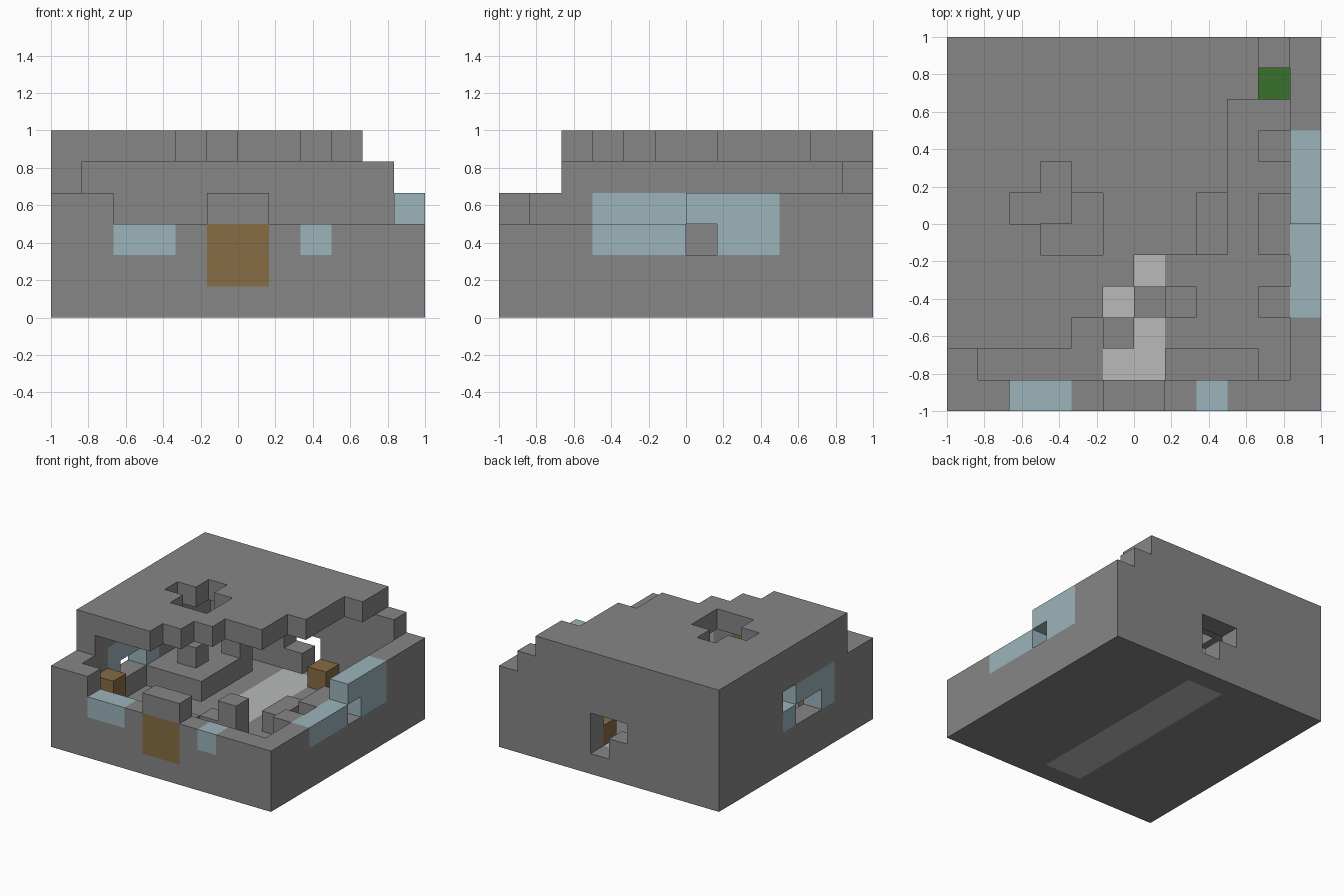
import bpy, bmesh, math
from mathutils import Vector

if "Cube" in bpy.data.objects:
    bpy.data.objects.remove(bpy.data.objects["Cube"], do_unlink=True)

CELL = 1 / 6
HALF = 6


def material(name, r, g, b):
    m = bpy.data.materials.new(name)
    m.use_nodes = True
    m.diffuse_color = (r, g, b, 1)
    m.node_tree.nodes["Principled BSDF"].inputs["Base Color"].default_value = (r, g, b, 1)
    return m


stone = material("grey stone", 0.24, 0.24, 0.24)
glass = material("pale blue glass", 0.33, 0.455, 0.50)
pale = material("pale carpet", 0.48, 0.49, 0.485)
wood = material("brown wood", 0.24, 0.15, 0.056)
leaf = material("green leaf", 0.042, 0.162, 0.027)

owner = {}   # grid cell -> part name
parts = {}   # part name -> material


def block(name, mat, xs, ys, zs):
    """Fill an inclusive range of grid cells; later parts replace earlier ones."""
    parts[name] = mat
    for x in range(xs[0], xs[1] + 1):
        for y in range(ys[0], ys[1] + 1):
            for z in range(zs[0], zs[1] + 1):
                owner[x, y, z] = name


def carve(xs, ys, zs):
    for x in range(xs[0], xs[1] + 1):
        for y in range(ys[0], ys[1] + 1):
            for z in range(zs[0], zs[1] + 1):
                owner.pop((x, y, z), None)


# Floor with a pale runner let into it
block("floor", stone, (0, 11), (0, 11), (0, 0))
block("carpet", pale, (5, 6), (1, 10), (0, 0))

# Broken outer walls
block("front_wall", stone, (0, 11), (0, 0), (1, 2))
block("front_wall", stone, (0, 1), (0, 0), (3, 3))
block("front_wall", stone, (5, 6), (0, 0), (3, 3))
block("left_side_wall", stone, (0, 0), (1, 11), (1, 3))
block("left_side_wall", stone, (0, 0), (2, 11), (4, 4))
block("right_side_wall", stone, (11, 11), (1, 5), (1, 2))
block("right_side_wall", stone, (11, 11), (6, 11), (1, 3))
block("back_wall", stone, (1, 10), (11, 11), (1, 4))

# Door and windows
block("front_door", wood, (5, 6), (0, 0), (1, 2))
block("front_window_wide", glass, (2, 3), (0, 0), (2, 2))
block("front_window_narrow", glass, (8, 8), (0, 0), (2, 2))
block("side_window_tall", glass, (11, 11), (6, 8), (2, 3))
block("side_window_low", glass, (11, 11), (3, 5), (2, 2))
block("side_window_far", glass, (0, 0), (3, 6), (2, 3))

# Breaches in the windows and the back wall
carve((11, 11), (6, 6), (2, 2))
carve((0, 0), (6, 6), (3, 3))
carve((0, 0), (4, 5), (2, 2))
carve((6, 6), (11, 11), (1, 2))
carve((5, 5), (11, 11), (2, 2))

# Roof with a stepped broken edge: rows of cells up to a last column
edges = [3, 4, 5, 7, 7, 8, 8, 8, 9, 9]
for row, last in enumerate(edges, start=2):
    block("roof", stone, (0, last), (row, row), (5, 5))
carve((3, 3), (7, 7), (5, 5))
carve((2, 4), (6, 6), (5, 5))
carve((3, 4), (5, 5), (5, 5))

# Inner platform and its raised blocks
block("platform", stone, (1, 3), (6, 9), (1, 1))
block("platform", stone, (2, 2), (7, 7), (2, 2))
block("platform", stone, (3, 3), (9, 9), (2, 2))

# Rubble and ledges on the floor
block("rubble", stone, (6, 7), (3, 3), (1, 1))
block("rubble", stone, (7, 7), (3, 3), (2, 2))
block("rubble", stone, (5, 5), (2, 2), (1, 1))
block("rubble", stone, (8, 8), (5, 6), (1, 1))
block("front_ledge", stone, (7, 9), (1, 1), (1, 1))
block("side_ledge", stone, (10, 10), (3, 3), (1, 2))
block("side_ledge", stone, (10, 10), (5, 6), (1, 2))
block("side_ledge", stone, (10, 10), (8, 8), (1, 1))

# Furniture and plant
block("cupboard", wood, (1, 1), (2, 2), (1, 2))
block("stool", wood, (7, 7), (10, 10), (1, 1))
block("plant", leaf, (10, 10), (10, 10), (1, 1))


def build(name, mat):
    """Skin the exposed sides of a part, then merge flat neighbours."""
    bm = bmesh.new()
    for cell, part in owner.items():
        if part != name:
            continue
        centre = (Vector(cell) + Vector((0.5, 0.5, 0.5)) - Vector((HALF, HALF, 0))) * CELL
        for axis in range(3):
            for sign in (-1, 1):
                near = list(cell)
                near[axis] += sign
                if tuple(near) in owner:
                    continue
                n, u, v = Vector(), Vector(), Vector()
                n[axis] = sign
                u[(axis + 1) % 3] = 1
                v = n.cross(u)
                h = CELL / 2
                ring = [n + u + v, n - u + v, n - u - v, n + u - v]
                bm.faces.new([bm.verts.new(centre + p * h) for p in ring])
    bmesh.ops.remove_doubles(bm, verts=bm.verts, dist=0.001)
    bmesh.ops.dissolve_limit(bm, angle_limit=math.radians(1), verts=bm.verts, edges=bm.edges)
    mesh = bpy.data.meshes.new(name)
    bm.to_mesh(mesh)
    bm.free()
    mesh.materials.append(mat)
    bpy.context.collection.objects.link(bpy.data.objects.new(name, mesh))


for part_name, part_mat in parts.items():
    build(part_name, part_mat)
